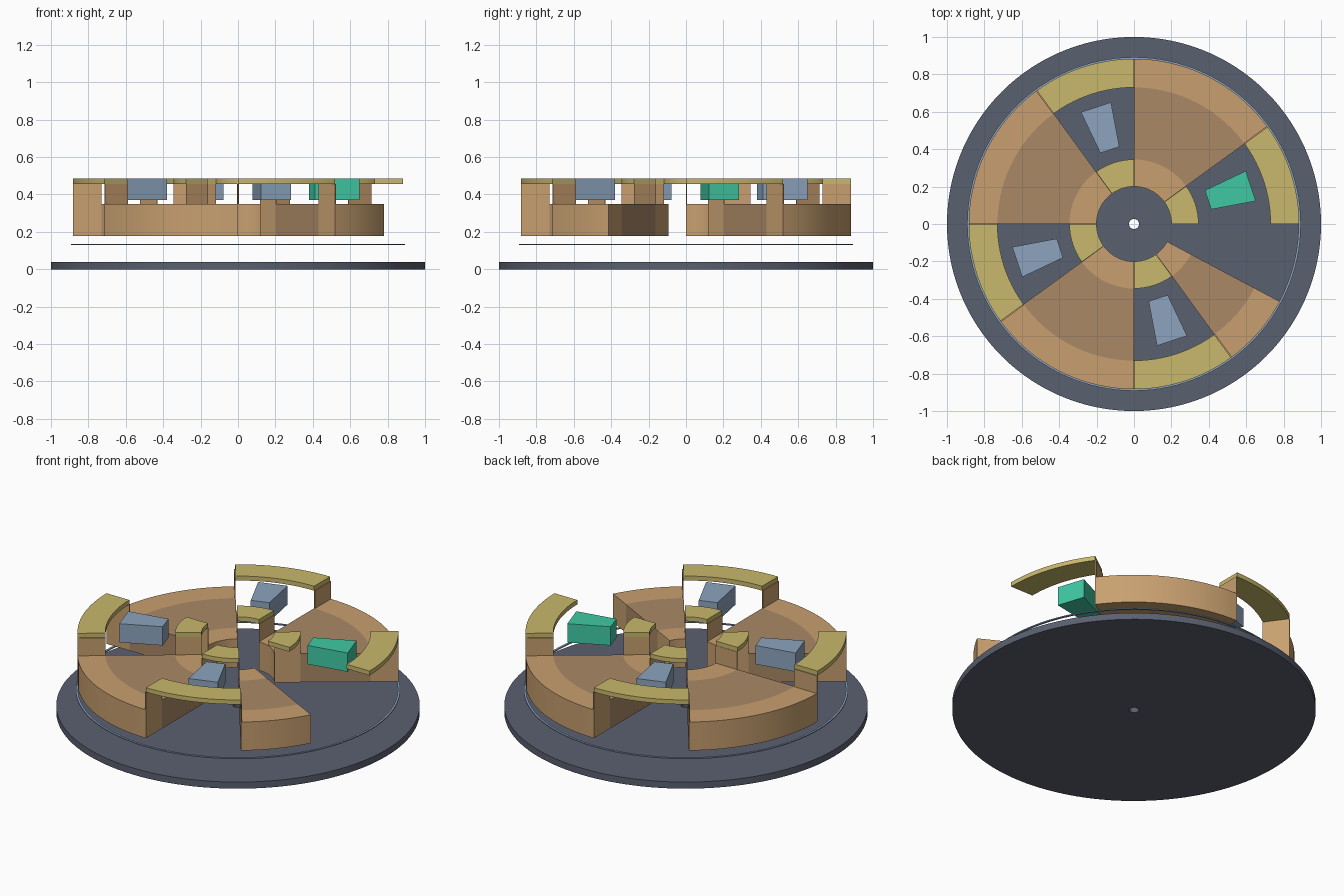
import bpy
import bmesh
from math import radians, cos, sin, ceil

if "Cube" in bpy.data.objects:
    bpy.data.objects.remove(bpy.data.objects["Cube"], do_unlink=True)


def material(name, hex_code):
    """Flat material from an sRGB hex code."""
    rgb = [int(hex_code[i:i + 2], 16) / 255 for i in (0, 2, 4)]
    col = [c / 12.92 if c < 0.04045 else ((c + 0.055) / 1.055) ** 2.4 for c in rgb] + [1]
    m = bpy.data.materials.new(name)
    m.use_nodes = True
    m.diffuse_color = col
    m.node_tree.nodes["Principled BSDF"].inputs["Base Color"].default_value = col
    return m


SLATE = material("slate", "5A6070")
TAN = material("tan", "C8A070")
BROWN = material("dull_brown", "AA8866")
GOLD = material("pale_gold", "C9B86C")
BLUE = material("steel_blue", "8CA4BE")
GREEN = material("sea_green", "40C9A4")


def sector(name, r0, r1, a0, a1, z0, z1, mat, steps=None):
    """Solid ring segment between two radii, two angles (degrees) and two heights."""
    closed = a1 - a0 >= 360
    steps = steps or max(1, ceil((a1 - a0) / 3))
    bm = bmesh.new()
    loops = []
    for i in range(steps if closed else steps + 1):
        a = radians(a0 + (a1 - a0) * i / steps)
        loops.append([bm.verts.new((r * cos(a), r * sin(a), z))
                      for r, z in ((r0, z0), (r1, z0), (r1, z1), (r0, z1))])
    for i in range(steps):
        p, q = loops[i], loops[(i + 1) % len(loops)]
        for k in range(4):
            n = (k + 1) % 4
            bm.faces.new((p[k], p[n], q[n], q[k]))
    if not closed:
        bm.faces.new(loops[0])
        bm.faces.new(loops[-1])
    bmesh.ops.recalc_face_normals(bm, faces=bm.faces)
    mesh = bpy.data.meshes.new(name)
    bm.to_mesh(mesh)
    bm.free()
    mesh.materials.append(mat)
    ob = bpy.data.objects.new(name, mesh)
    bpy.context.collection.objects.link(ob)
    bpy.ops.object.select_all(action="DESELECT")
    ob.select_set(True)
    bpy.context.view_layer.objects.active = ob
    bpy.ops.object.shade_smooth_by_angle(angle=radians(30))
    return ob


# Radii of the inner and outer rims, and the main heights
INNER = (0.2, 0.345)
OUTER = (0.73, 0.883)
BOTTOM, DECK, ARCH, TOP = 0.177, 0.35, 0.457, 0.484
WALL = 0.4  # end wall thickness in degrees

# Base plate with centre hole, and the thin ring above it
sector("base_plate", 0.027, 1, 0, 360, 0, 0.04, SLATE)
sector("thin_ring", 0.88, 0.892, 0, 360, 0.129, 0.135, BLUE)

for k in range(4):
    start = 90 * k
    deck_start = start + 36
    deck_end = 332 if k == 3 else start + 90

    # Lower deck: two rims with a darker floor between them
    sector(f"deck_floor_{k}", INNER[1], OUTER[0], deck_start, deck_end, BOTTOM, DECK, BROWN)
    for label, (r0, r1) in (("inner", INNER), ("outer", OUTER)):
        sector(f"deck_{label}_rim_{k}", r0, r1, deck_start, deck_end, BOTTOM, DECK, TAN)
        # Raised arch and the thin walls that carry it
        sector(f"{label}_arch_{k}", r0, r1, start, deck_start, ARCH, TOP, GOLD)
        sector(f"{label}_wall_start_{k}", r0, r1, deck_start, deck_start + WALL,
               DECK, ARCH, TAN, 1)
        if k < 3:
            sector(f"{label}_wall_end_{k}", r0, r1, deck_end - WALL, deck_end,
                   DECK, ARCH, TAN, 1)

    # Wedge block floating between the arches
    sector(f"wedge_block_{k}", 0.42, 0.662, start + 10.7, start + 25.4, 0.37, TOP,
           GREEN if k == 0 else BLUE, 1)

# Wall at the end of the last full deck turn is the 0 degree gap, left open
